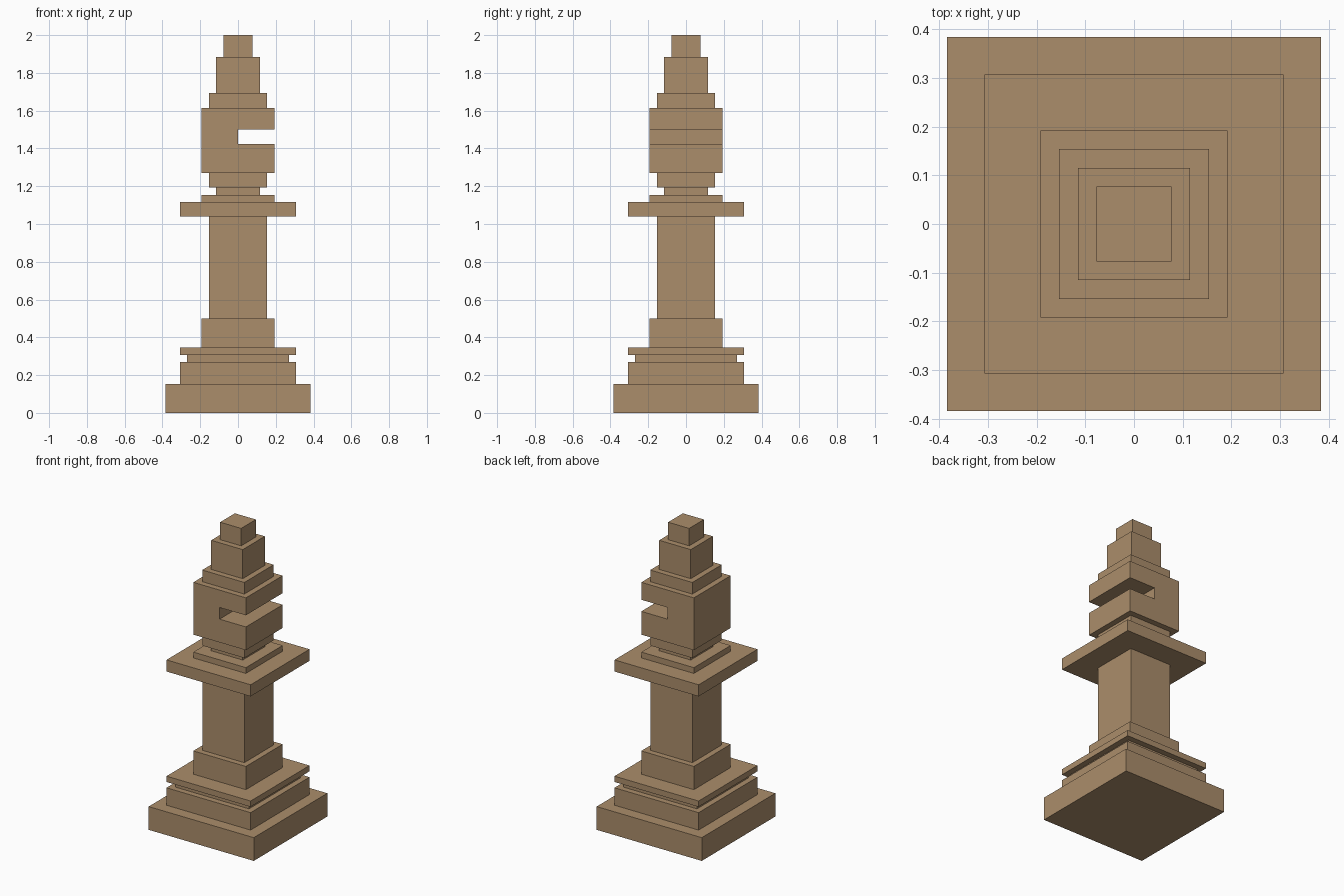
import bpy
import bmesh

cube = bpy.data.objects.get("Cube")
if cube:
    bpy.data.objects.remove(cube, do_unlink=True)

UNIT = 2 / 52  # the whole piece is 52 units tall

wood = bpy.data.materials.new("tan_wood")
wood.use_nodes = True
TAN = (0.407, 0.268, 0.147, 1)
wood.diffuse_color = TAN
wood.node_tree.nodes["Principled BSDF"].inputs["Base Color"].default_value = TAN


def prism(name, outline, depth):
    """Extrude an x-z outline, in units, through y."""
    bm = bmesh.new()
    verts = [bm.verts.new((x * UNIT, -depth * UNIT, z * UNIT)) for x, z in outline]
    face = bm.faces.new(verts)
    extruded = bmesh.ops.extrude_face_region(bm, geom=[face])["geom"]
    moved = [v for v in extruded if isinstance(v, bmesh.types.BMVert)]
    bmesh.ops.translate(bm, verts=moved, vec=(0, 2 * depth * UNIT, 0))
    bmesh.ops.recalc_face_normals(bm, faces=bm.faces)
    mesh = bpy.data.meshes.new(name)
    bm.to_mesh(mesh)
    bm.free()
    mesh.materials.append(wood)
    obj = bpy.data.objects.new(name, mesh)
    bpy.context.collection.objects.link(obj)


def block(name, half, bottom, top):
    prism(name, [(-half, bottom), (half, bottom), (half, top), (-half, top)], half)


# Stacked square tiers: name, half width, height
tiers = [
    ("base", 10, 4),
    ("base_step", 8, 3),
    ("base_groove", 7, 1),
    ("base_rim", 8, 1),
    ("column_foot", 5, 4),
    ("column", 4, 14),
    ("collar", 8, 2),
    ("collar_step", 5, 1),
    ("neck", 3, 1),
    ("head_foot", 4, 2),
    ("head", 5, 9),
    ("crown_step", 4, 2),
    ("crown", 3, 5),
    ("finial", 2, 3),
]

z = 0
for name, half, height in tiers:
    top = z + height
    if name == "head":
        # Head with a slot cut in from the left side
        slot_low, slot_high = z + 4, z + 6
        prism(name, [(-half, z), (half, z), (half, slot_low), (0, slot_low),
                     (0, slot_high), (half, slot_high), (half, top), (-half, top)], half)
    else:
        block(name, half, z, top)
    z = top
